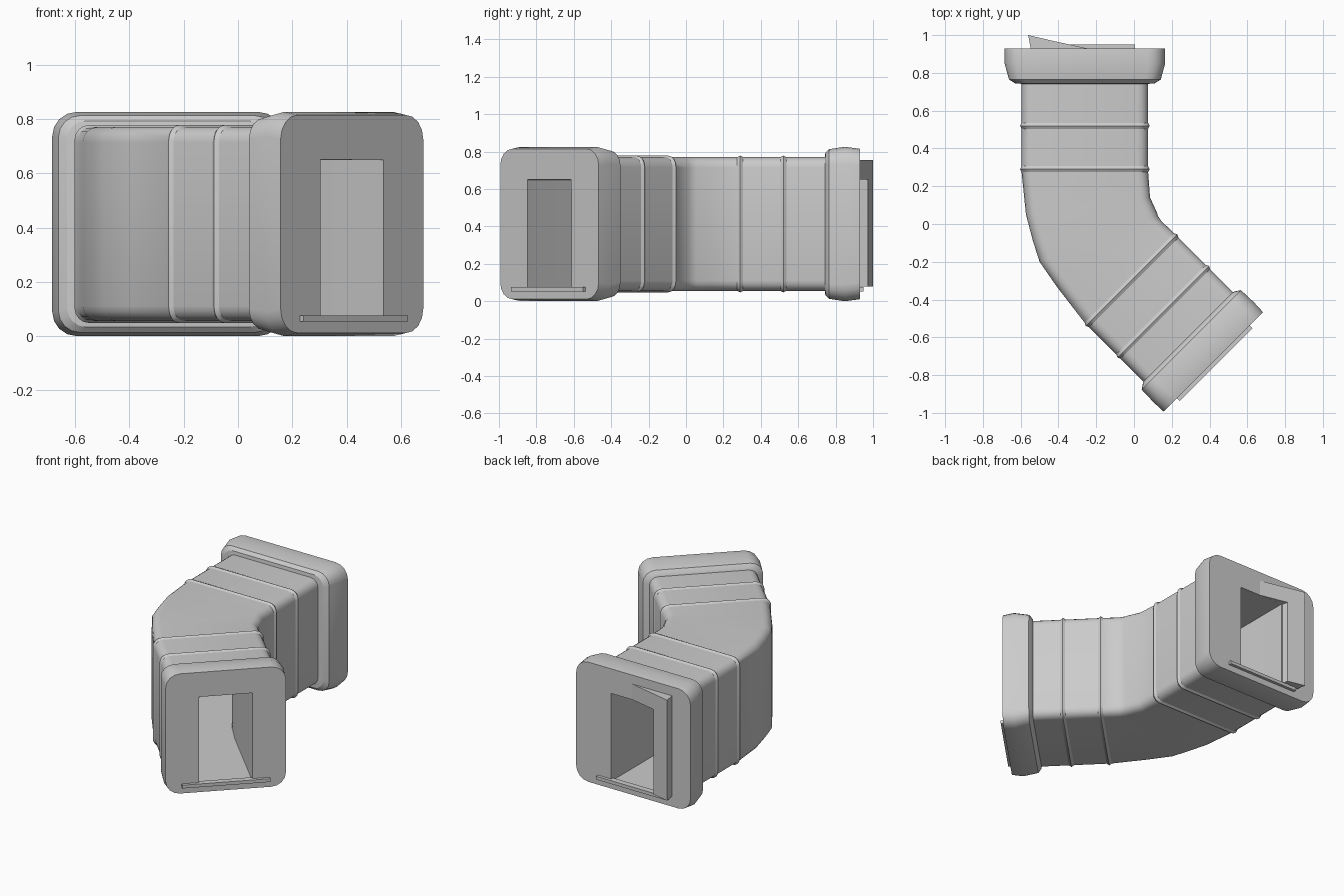
import bpy, bmesh
from math import sin, cos, pi
from mathutils import Vector as V

if "Cube" in bpy.data.objects:
    bpy.data.objects.remove(bpy.data.objects["Cube"])

S = 0.5 ** 0.5
BACK, FRONT = V((-0.26, 0)), V((0.42, -0.73))   # end centre lines (plan)
ACROSS, AXIS = V((S, S)), V((S, -S))


def ring(c, d, hw, hh, zc, r):
    """Rounded rectangle standing at plan point c, width along d."""
    pts = []
    for k, (sx, sz) in enumerate([(1, 1), (-1, 1), (-1, -1), (1, -1)]):
        for i in range(5):
            a = k * pi / 2 + i * pi / 8
            p = c + d * (sx * (hw - r) + r * cos(a))
            pts.append((p.x, p.y, zc + sz * (hh - r) + r * sin(a)))
    return pts


def outer(c, d, hw=0.335, hh=0.357, r=0.055):
    return ring(c, d, hw, hh, 0.413, r)


def inner(c, d, hw=0.165):
    return ring(c, d, hw, 0.295, 0.355, 0.001)


def back(y, *a):
    return outer(V((BACK.x, y)), V((1, 0)), *a)


def front(t, *a):
    return outer(FRONT - AXIS * t, ACROSS, *a)


def bump(end, t, s):
    return [end(t + s * 0.016), end(t, 0.343, 0.365), end(t - s * 0.016)]


# sections of the bend: outside point, inside point
bend = [(V(a), V(b)) for a, b in [
    ((-0.572, 0.05), (0.085, 0.14)), ((-0.535, -0.09), (0.122, 0.06)),
    ((-0.50, -0.20), (0.125, 0.045)), ((-0.41, -0.33), (0.145, 0.015))]]

# outer skin: back collar, ribbed tube, bend, ribbed tube, front collar
loops = [back(0.93, 0.425, 0.402, 0.09), back(0.85, 0.425, 0.413, 0.09),
         back(0.765, 0.402, 0.40, 0.08), back(0.745, 0.37, 0.38, 0.07), back(0.742)]
loops += bump(back, 0.52, 1) + bump(back, 0.29, 1)
loops += [outer((a + b) / 2, (b - a).normalized(), (b - a).length / 2) for a, b in bend]
loops += bump(front, 0.612, 1) + bump(front, 0.375, 1)
loops += [front(0.187), front(0.183, 0.345, 0.37, 0.06), front(0.165, 0.372, 0.392, 0.08),
          front(0.07, 0.375, 0.413, 0.09), front(0, 0.372, 0.402, 0.09)]
# passage through the middle, front to back
loops += [inner(FRONT, ACROSS), inner(FRONT - AXIS * 0.61, ACROSS)]
loops += [inner((a + b) / 2, (b - a).normalized()) for a, b in reversed(bend)]
loops += [inner(V((BACK.x, y)), V((1, 0))) for y in (0.29, 0.93)]


def finish(name, bm):
    bmesh.ops.recalc_face_normals(bm, faces=bm.faces)
    me = bpy.data.meshes.new(name)
    bm.to_mesh(me)
    bm.free()
    ob = bpy.data.objects.new(name, me)
    bpy.context.collection.objects.link(ob)
    return ob


bm = bmesh.new()
rows = [[bm.verts.new(p) for p in lp] for lp in loops]
n = len(rows[0])
for i, a in enumerate(rows):
    b = rows[(i + 1) % len(rows)]
    for j in range(n):
        bm.faces.new((a[j], a[(j + 1) % n], b[(j + 1) % n], b[j]))
bmesh.ops.remove_doubles(bm, verts=bm.verts, dist=0.0012)
tunnel = finish("bent_corridor", bm)
bpy.context.view_layer.objects.active = tunnel
tunnel.select_set(True)
bpy.ops.object.shade_smooth_by_angle(angle=0.45)


def prism(name, plan, z0, z1):
    bm = bmesh.new()
    f = bm.faces.new([bm.verts.new((x, y, z0)) for x, y in plan])
    g = bmesh.ops.extrude_face_region(bm, geom=[f])["geom"]
    for v in g:
        if isinstance(v, bmesh.types.BMVert):
            v.co.z = z1
    bm.faces.ensure_lookup_table()
    if not any(abs(q.calc_center_median().z - z0) < 1e-5 for q in bm.faces):
        bm.faces.new([v for v in bm.verts if abs(v.co.z - z0) < 1e-5])
    return finish(name, bm)


def sill(name, c, d, out, hw):
    plan = [c + d * hw + out * 0.02, c - d * hw + out * 0.02,
            c - d * hw - out * 0.02, c + d * hw - out * 0.02]
    prism(name, plan, 0.053, 0.075)


# door sills
sill("front_sill", FRONT, ACROSS, AXIS, 0.272)
sill("back_sill", V((BACK.x, 0.93)), V((1, 0)), V((0, 1)), 0.265)

# slanted door frame poking out of the back face
prism("back_door_jamb", [(-0.56, 1.0), (-0.545, 0.92), (-0.43, 0.92), (-0.44, 0.972)], 0.08, 0.755)
prism("back_door_lintel", [(-0.44, 0.972), (-0.43, 0.92), (-0.25, 0.92), (-0.25, 0.93)], 0.65, 0.755)
